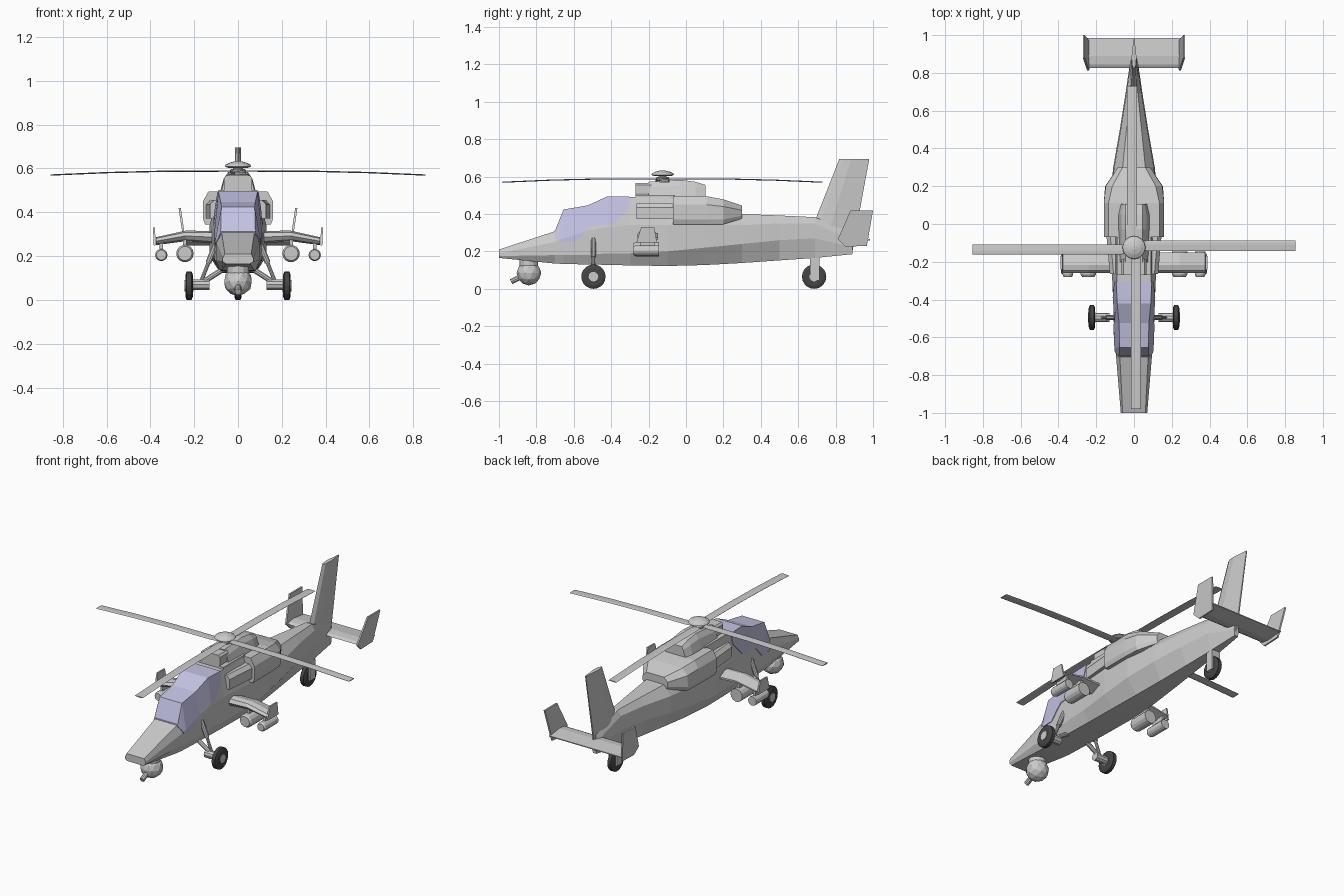
import bpy, bmesh, math
from mathutils import Vector, Matrix

if "Cube" in bpy.data.objects:
    bpy.data.objects.remove(bpy.data.objects["Cube"])

def mat(name, rgb):
    m = bpy.data.materials.new(name)
    m.diffuse_color = (*rgb, 1)
    m.use_nodes = True
    m.node_tree.nodes["Principled BSDF"].inputs["Base Color"].default_value = m.diffuse_color
    return m

GLASS = mat("glass_tint", (0.55, 0.55, 0.78))
RUBBER = mat("rubber", (0.06, 0.06, 0.06))

def loft(name, rings, material=None):
    """Skin a list of equal-length point rings and cap both ends."""
    bm = bmesh.new()
    vs = [[bm.verts.new(p) for p in r] for r in rings]
    n = len(vs[0])
    for a, b in zip(vs, vs[1:]):
        for i in range(n):
            j = (i + 1) % n
            bm.faces.new((a[i], a[j], b[j], b[i]))
    bm.faces.new(vs[0])
    bm.faces.new(vs[-1])
    bmesh.ops.recalc_face_normals(bm, faces=bm.faces)
    me = bpy.data.meshes.new(name)
    bm.to_mesh(me)
    bm.free()
    ob = bpy.data.objects.new(name, me)
    bpy.context.collection.objects.link(ob)
    if material:
        me.materials.append(material)
    return ob

def body_rings(rows, e=0.0):
    """Rows: y, then z / half width at belly, chine, shoulder, roof."""
    out = []
    for y, zb, wb, zm, wm, zs, ws, zt, wt in rows:
        half = [(wb + e, zb), (wm + e, zm), (ws + e, zs), (wt + e, zt + e)]
        out.append([(x, y, z) for x, z in half] + [(-x, y, z) for x, z in reversed(half)])
    return out

def lathe(name, origin, axis, prof, n=12, material=None):
    """Revolve (distance along axis, radius) pairs."""
    rot = Vector(axis).to_track_quat('Z', 'Y')
    rings = [[Vector(origin) + rot @ Vector((r * math.cos(2 * math.pi * i / n),
              r * math.sin(2 * math.pi * i / n), t)) for i in range(n)] for t, r in prof]
    return loft(name, rings, material)

def tube(name, p, q, r, n=10):
    d = Vector(q) - Vector(p)
    return lathe(name, p, d, [(0, r), (d.length, r)], n)

def box(name, x0, x1, y0, y1, z0, z1):
    return loft(name, [[(x0, y0, z), (x1, y0, z), (x1, y1, z), (x0, y1, z)] for z in (z0, z1)])

def foil(lead, trail, w):
    """Thin pointed section as (chord position, thickness offset)."""
    c = trail - lead
    top = [(lead, 0), (lead + .12 * c, .7 * w), (lead + .4 * c, w), (trail, .2 * w)]
    return top + [(u, -v) for u, v in reversed(top[1:])]

# Fuselage
HULL = [(-1.0, .165, .055, .175, .07, .19, .07, .21, .06),
        (-.70, .135, .075, .18, .095, .25, .095, .308, .075),
        (-.655, .133, .078, .18, .10, .27, .10, .42, .072),
        (-.525, .13, .08, .18, .107, .31, .105, .442, .075),
        (-.42, .128, .08, .19, .11, .33, .108, .49, .085),
        (-.30, .125, .08, .19, .115, .34, .115, .49, .09),
        (-.10, .122, .08, .20, .13, .34, .13, .49, .09),
        (.10, .127, .07, .22, .13, .34, .13, .47, .08),
        (.30, .138, .055, .24, .11, .34, .105, .40, .06),
        (.50, .152, .04, .26, .075, .35, .07, .392, .04),
        (.69, .165, .028, .27, .045, .35, .04, .383, .02),
        (.89, .185, .012, .22, .016, .26, .014, .30, .008)]
loft("fuselage", body_rings(HULL))

# Canopy glass: slightly swollen hull clipped to the window outline
glass = loft("canopy_glass", body_rings(HULL[:7], .004), GLASS)
outline = [(-.705, .303), (-.66, .46), (-.52, .47), (-.43, .53), (-.30, .53),
           (-.31, .425), (-.39, .34), (-.51, .335), (-.59, .25), (-.67, .25)]
cutter = loft("window_cutter", [[(x, y, z) for y, z in outline] for x in (-.3, .3)])
cutter.hide_render = True
clip = glass.modifiers.new("clip", 'BOOLEAN')
clip.operation, clip.object, clip.solver = 'INTERSECT', cutter, 'EXACT'
bpy.context.view_layer.update()
shape = bpy.data.meshes.new_from_object(glass.evaluated_get(bpy.context.evaluated_depsgraph_get()))
glass.modifiers.clear()
glass.data = shape
bpy.data.objects.remove(cutter)

# Engine cowling, intakes and rotor housing
loft("engine_cowling", body_rings([(-.07, .345, .15, .37, .16, .45, .16, .495, .135),
                                   (.11, .345, .15, .37, .16, .45, .16, .495, .135),
                                   (.20, .345, .145, .37, .153, .44, .15, .478, .115),
                                   (.30, .375, .075, .39, .085, .42, .085, .445, .06)]))
loft("rotor_housing", body_rings([(-.20, .47, .08, .50, .075, .54, .065, .572, .045),
                                  (-.03, .47, .085, .50, .08, .555, .065, .583, .045),
                                  (.05, .47, .085, .50, .08, .55, .065, .572, .045),
                                  (.105, .47, .075, .49, .07, .535, .055, .555, .045)]))
box("roof_deck", -.09, .09, -.27, -.06, .47, .502)
loft("housing_intake", body_rings([(y, .50, .06, .51, .065, .555, .065, .567, .055)
                                   for y in (-.27, -.185)]))

# Tail fin and stabilizer
loft("tail_fin", [[(t, y, z) for y, t in foil(a, b, w)] for z, a, b, w in
                  ((.20, .63, .89, .022), (.37, .692, .92, .02), (.695, .82, .98, .013))])
loft("stabilizer", [[(x, y, .262 + t) for y, t in foil(.825, .985, .014)] for x in (-.245, .245)])

# Rotor
H = Vector((0, -.125, 0))
lathe("rotor_mast", H + Vector((0, 0, .56)), (0, 0, 1), [(0, .022), (.05, .022)], 12)
lathe("rotor_hub", H + Vector((0, 0, .577)), (0, 0, 1), [(0, .03), (.006, .036), (.016, .036), (.02, .03)], 12)
lathe("rotor_cap", H + Vector((0, 0, .603)), (0, 0, 1),
      [(0, .045), (.006, .061), (.014, .056), (.024, .036), (.03, .012)], 16)
for k in range(4):
    turn = Matrix.Translation(H) @ Matrix.Rotation(k * math.pi / 2, 4, 'Z')
    rings = [[turn @ Vector((r, .01 + c, z + t)) for c, t in foil(w, -w, .003)]
             for r, z, w in ((.02, .588, .018), (.07, .588, .027), (.35, .587, .027),
                             (.6, .581, .027), (.855, .570, .027))]
    loft("rotor_blade", rings)

# Nose turret and gun
bm = bmesh.new()
bmesh.ops.create_icosphere(bm, subdivisions=2, radius=.066, matrix=Matrix.Translation((0, -.84, .084)))
me = bpy.data.meshes.new("gun_turret")
bm.to_mesh(me)
bm.free()
bpy.context.collection.objects.link(bpy.data.objects.new("gun_turret", me))
lathe("turret_mount", (0, -.84, .10), (0, 0, 1), [(0, .05), (.07, .05)], 12)
tube("gun_barrel", (0, -.84, .085), (0, -.935, .038), .015)

def wheel(name, x, y):
    lathe(name + "_tyre", (x - .017, y, .065), (1, 0, 0),
          [(0, .05), (.006, .065), (.028, .065), (.034, .05)], 20, RUBBER)
    lathe(name + "_hub", (x - .02, y, .065), (1, 0, 0), [(0, .026), (.04, .026)], 12)

wheel("tail_wheel", 0, .685)
box("tail_strut", -.02, .02, .662, .713, .128, .20)
for s in (-1, 1):
    # Side intake
    loft("side_intake", [[(s * x, y, z) for x, z in ((.07, .372), (w, .372), (w, .435), (w - .02, .457), (.07, .457))]
                         for y, w in ((-.265, .128), (-.07, .145))])
    # Stabilizer end plate
    rings = []
    plate = [(.812, .265), (.88, .42), (1.0, .42), (.967, .23), (.852, .225)]
    for o in (0, .01):
        rings.append([(s * (.232 + (z - .225) * .15 + o), y, z) for y, z in plate])
    loft("end_plate", rings)
    # Stub wing, drooping toward the tip, and its tip fin
    loft("stub_wing", [[(s * x, y, z + t) for y, t in foil(-.26, -.15, w)] for x, z, w in
                       ((.08, .285, .03), (.24, .292, .024), (.375, .268, .018))])
    loft("wing_tip_fin", [[(s * (x + .004 * (z - .24) / .09), y, z) for y, z in
                           ((-.265, .248), (-.24, .33), (-.17, .33), (-.155, .248))] for x in (.375, .384)])
    # Stores under the wing
    for x, z, r in ((.242, .212, .04), (.35, .205, .028)):
        box("store_pylon", s * x - .008, s * x + .008, -.245, -.165, z + r - .01, .275)
        lathe("wing_store", (s * x, -.28, z), (0, 1, 0), [(0, r * .8), (.012, r), (.135, r)], 14)
    # Main landing gear
    wheel("main_wheel", s * .223, -.495)
    tube("gear_axle", (s * .13, -.495, .07), (s * .21, -.495, .07), .025)
    tube("gear_arm", (s * .06, -.495, .145), (s * .17, -.495, .075), .013)
    tube("gear_shock_upper", (s * .095, -.495, .27), (s * .135, -.495, .17), .014)
    tube("gear_shock_lower", (s * .125, -.495, .195), (s * .17, -.495, .08), .009)
    # Tail wheel fork
    box("tail_fork", s * .018, s * .028, .662, .713, .045, .165)
